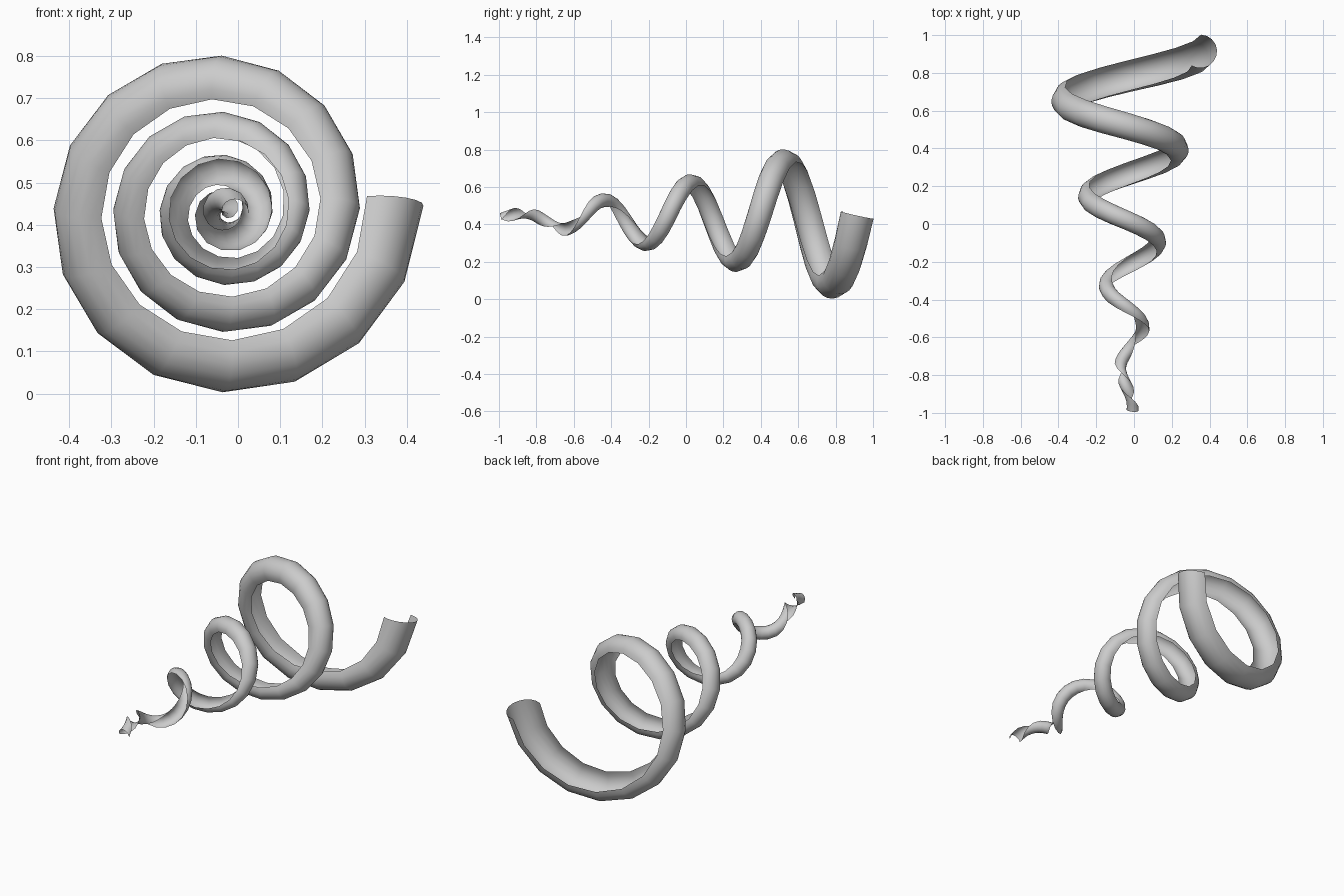
import bpy, bmesh, math
from mathutils import Vector

if "Cube" in bpy.data.objects:
    bpy.data.objects.remove(bpy.data.objects["Cube"])

TURNS, STEPS, ARC = 4, 64, 10      # 16 path segments per turn


def path(t):
    """Widening conical spiral, narrow end at the front."""
    phi = 2 * math.pi * TURNS * (t - 1) + 0.02
    r = 0.02 + 0.179 * t + 0.191 * t * t
    y = -0.985 + 1.64 * t + 0.26 * t * t
    cx, cz = -0.04 + 0.013 * (1 - t), 0.442 - 0.012 * (1 - t)
    return Vector((cx + r * math.cos(phi), y, cz + r * math.sin(phi))), phi


bm = bmesh.new()
rows = []
for i in range(STEPS + 1):
    t = i / STEPS
    p, phi = path(t)
    tangent = (path(t + 1e-4)[0] - path(t - 1e-4)[0]).normalized()
    out = Vector((math.cos(phi), 0, math.sin(phi)))
    out = (out - tangent * out.dot(tangent)).normalized()
    side = tangent.cross(out)
    if side.y < 0:
        side = -side
    # open half-pipe section that twists towards the narrow end
    rad = 0.032 + 0.058 * t * t
    mid = -16 + 286 * (1 - t) ** 3.5
    row = []
    for j in range(ARC + 1):
        a = math.radians(mid - 103 + 206 * j / ARC)
        row.append(bm.verts.new(p + rad * (out * math.cos(a) + side * math.sin(a))))
    rows.append(row)

for a, b in zip(rows, rows[1:]):
    for j in range(ARC):
        bm.faces.new((a[j], a[j + 1], b[j + 1], b[j]))
bmesh.ops.recalc_face_normals(bm, faces=bm.faces)

# make the convex side the outside
bm.faces.ensure_lookup_table()
f = bm.faces[-ARC // 2]
c = f.calc_center_median()
if f.normal.dot(c - path(1 - 0.5 / STEPS)[0]) < 0:
    bmesh.ops.reverse_faces(bm, faces=bm.faces)

mesh = bpy.data.meshes.new("spiral_peel")
bm.to_mesh(mesh)
bm.free()
for poly in mesh.polygons:
    poly.use_smooth = True
obj = bpy.data.objects.new("spiral_peel", mesh)
bpy.context.collection.objects.link(obj)
